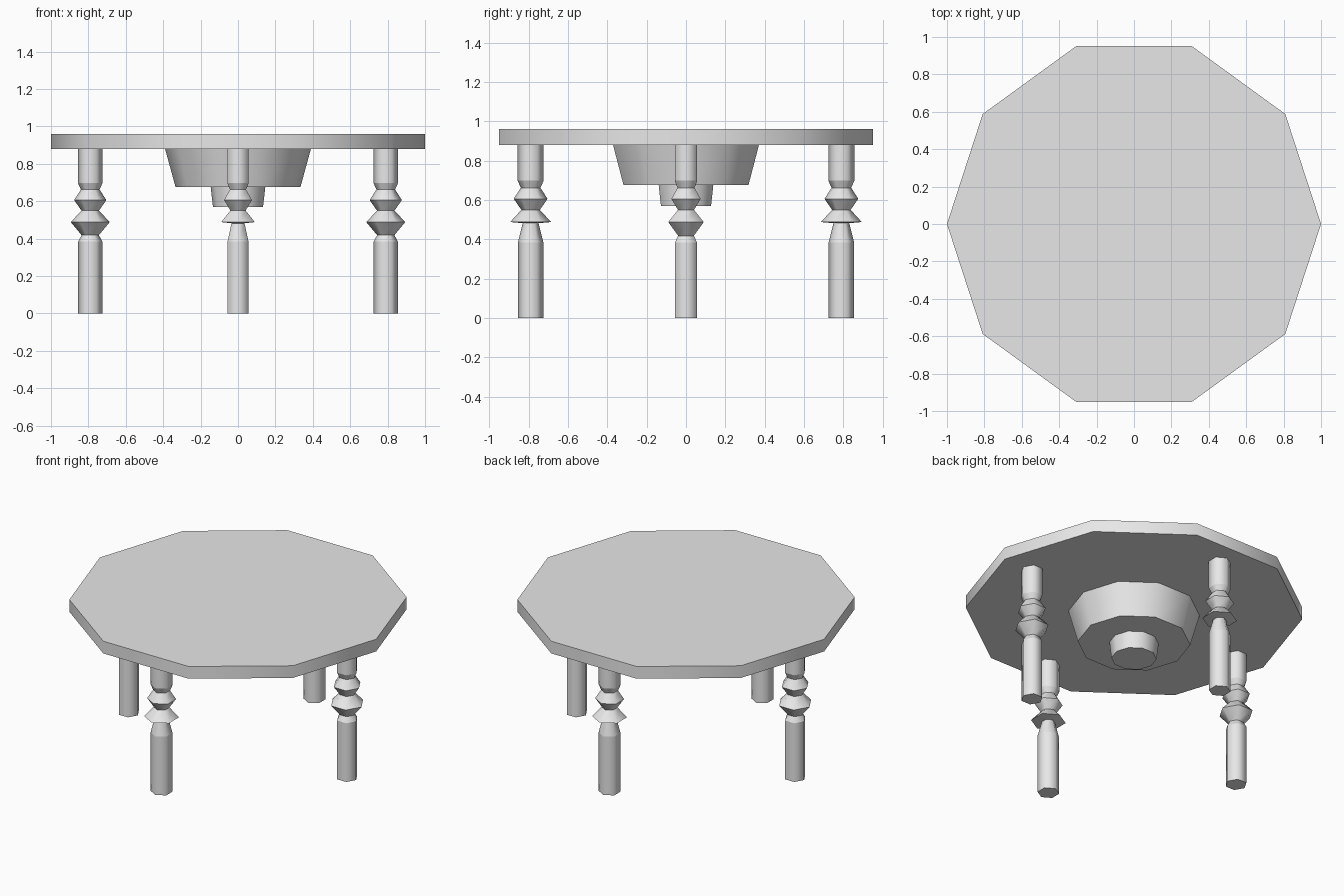
import bpy, bmesh, math

cube = bpy.data.objects.get("Cube")
if cube:
    bpy.data.objects.remove(cube, do_unlink=True)

grey = bpy.data.materials.new("plain grey")
grey.use_nodes = True
grey.diffuse_color = (0.8, 0.8, 0.8, 1)
grey.node_tree.nodes["Principled BSDF"].inputs["Base Color"].default_value = (0.8, 0.8, 0.8, 1)


def turned(name, profile, sides, location=(0, 0), turn=0.0):
    """Stack rings of (radius, height) into a capped, turned solid."""
    bm = bmesh.new()
    rings = []
    for r, z in profile:
        angles = [turn + math.tau * i / sides for i in range(sides)]
        rings.append([bm.verts.new((r * math.cos(a), r * math.sin(a), z)) for a in angles])
    for low, high in zip(rings, rings[1:]):
        for i in range(sides):
            j = (i + 1) % sides
            bm.faces.new((low[i], low[j], high[j], high[i])).smooth = True
    bm.faces.new(rings[0][::-1])
    bm.faces.new(rings[-1])
    # Round around the axis, crisp at every ring
    for ring in rings:
        for i in range(sides):
            bm.edges.get((ring[i], ring[(i + 1) % sides])).smooth = False
    bm.normal_update()
    mesh = bpy.data.meshes.new(name)
    bm.to_mesh(mesh)
    bm.free()
    mesh.materials.append(grey)
    obj = bpy.data.objects.new(name, mesh)
    obj.location = (*location, 0)
    bpy.context.collection.objects.link(obj)
    return obj


# Ten-sided top and the stepped pedestal hanging below it
turned("table_top", [(1.0, 0.88), (1.0, 0.96)], 10)
turned("under_bowl", [(0.334, 0.676), (0.39, 0.88)], 10)
turned("under_boss", [(0.134, 0.57), (0.146, 0.676)], 10)

# Legs share the beaded upper part; the lower neck differs per pair
upper = [(0.104, 0.488), (0.047, 0.55), (0.086, 0.606),
         (0.05, 0.662), (0.066, 0.698), (0.066, 0.88)]
side_leg = [(0.065, 0), (0.065, 0.384), (0.046, 0.418)] + upper
end_leg = [(0.065, 0), (0.065, 0.384), (0.04, 0.482)] + upper

reach = 0.79
for k, name in enumerate(("left_leg", "back_leg", "right_leg", "front_leg")):
    a = k * math.pi / 2
    turned(name, end_leg if k % 2 else side_leg, 6,
           (reach * math.cos(a), reach * math.sin(a)), a)
